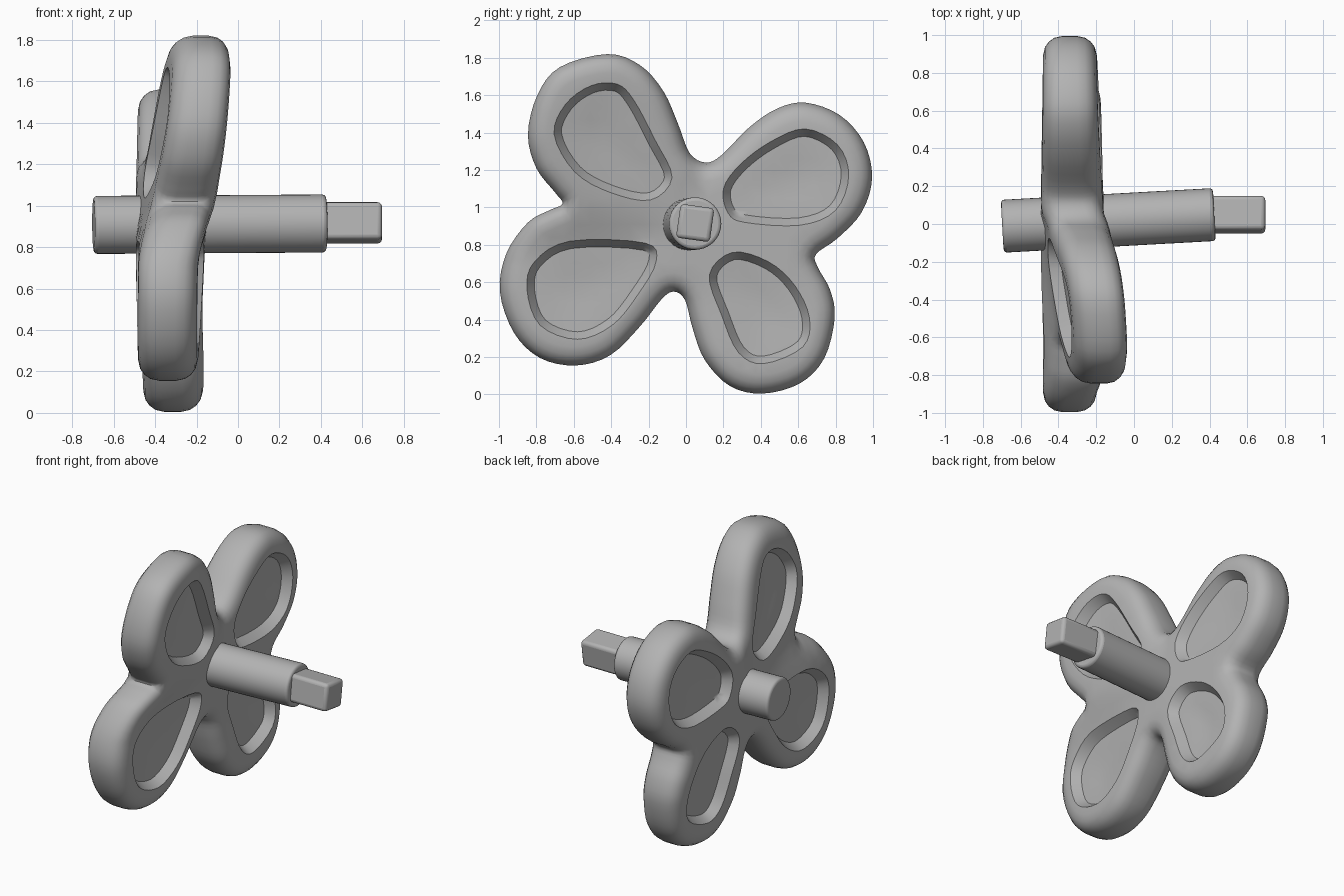
import bpy, bmesh, math
from mathutils import Vector
from mathutils.geometry import delaunay_2d_cdt

if "Cube" in bpy.data.objects:
    bpy.data.objects.remove(bpy.data.objects["Cube"])

grey = bpy.data.materials.new("grey")
grey.diffuse_color = (0.45, 0.45, 0.45, 1)
grey.use_nodes = True
grey.node_tree.nodes["Principled BSDF"].inputs["Base Color"].default_value = grey.diffuse_color

# Four-lobed outline of the handle, as (y, z) points running clockwise
OUTLINE = [(-.42, 1.82), (-.245, 1.76), (-.12, 1.62), (-.04, 1.44), (.02, 1.29), (.105, 1.24),
           (.19, 1.28), (.34, 1.43), (.49, 1.53), (.64, 1.56), (.82, 1.495), (.95, 1.35),
           (.995, 1.16), (.94, .975), (.81, .835), (.695, .75), (.705, .68), (.77, .56),
           (.795, .41), (.74, .195), (.61, .06), (.41, .005), (.235, .045), (.10, .185),
           (.035, .355), (-.005, .505), (-.065, .55), (-.13, .51), (-.245, .365), (-.405, .21),
           (-.59, .155), (-.78, .195), (-.92, .33), (-.995, .55), (-.96, .755), (-.845, .92),
           (-.73, .985), (-.66, 1.02), (-.70, 1.08), (-.80, 1.21), (-.845, 1.39),
           (-.795, 1.6), (-.675, 1.75)]
# Teardrop pocket in each lobe, also clockwise
POCKETS = [
    [(-.705, 1.39), (-.645, 1.55), (-.51, 1.65), (-.37, 1.66), (-.28, 1.575), (-.165, 1.36),
     (-.075, 1.16), (-.19, 1.04), (-.405, 1.08), (-.595, 1.19)],
    [(.2, 1.10), (.29, 1.23), (.45, 1.35), (.635, 1.42), (.81, 1.335), (.87, 1.17),
     (.80, .985), (.61, .905), (.315, .92), (.225, .97)],
    [(-.16, .71), (-.26, .53), (-.395, .37), (-.58, .295), (-.78, .37), (-.85, .56),
     (-.81, .71), (-.62, .82), (-.22, .81)],
    [(.125, .64), (.25, .76), (.44, .71), (.58, .585), (.66, .41), (.625, .255),
     (.415, .165), (.28, .225), (.19, .425)]]
EDGE_R, WALL, DEPTH = 0.10, 0.04, 0.06


def smooth_loop(pts, n):
    """Closed smooth curve through the points."""
    p, out = [Vector(q) for q in pts], []
    for i in range(len(p)):
        a, b, c, d = p[i - 1], p[i], p[(i + 1) % len(p)], p[(i + 2) % len(p)]
        for k in range(n):
            t = k / n
            out.append(0.5 * (2 * b + (c - a) * t + (2 * a - 5 * b + 4 * c - d) * t * t
                              + (3 * b - a - 3 * c + d) * t ** 3))
    return out


def inset(loop, dist):
    """Move a clockwise loop inwards."""
    out = []
    for i, p in enumerate(loop):
        t = (loop[(i + 1) % len(loop)] - loop[i - 1]).normalized()
        out.append(p + Vector((t.y, -t.x)) * dist)
    return out


def distance(p, loop):
    best = 9.0
    for i in range(len(loop)):
        a, b = loop[i - 1], loop[i]
        dx, dy, px, py = b.x - a.x, b.y - a.y, p.x - a.x, p.y - a.y
        t = max(0, min(1, (px * dx + py * dy) / (dx * dx + dy * dy + 1e-12)))
        best = min(best, (px - t * dx) ** 2 + (py - t * dy) ** 2)
    return math.sqrt(best)


def inside(p, loop):
    hit = False
    for i in range(len(loop)):
        a, b = loop[i - 1], loop[i]
        if (a.y > p.y) != (b.y > p.y) and p.x < (b.x - a.x) * (p.y - a.y) / (b.y - a.y) + a.x:
            hit = not hit
    return hit


def ramp(v, lo, hi):
    t = max(0, min(1, (v - lo) / (hi - lo)))
    return t * t * (3 - 2 * t)


rim = smooth_loop(OUTLINE, 4)
pockets = [smooth_loop(p, 4) for p in POCKETS]


def mid_x(p):
    """Middle plane of the handle, with one lobe bent sideways."""
    v = p - Vector((0, .9))
    u = v.dot(Vector((-.654, .756)))
    bend = .165 * max(0, u) * ramp(u / (v.length + 1e-6), .45, .85)
    low = .025 * ramp(.6 - p.y, 0, .5) * ramp(p.x, -.1, .2)
    return -.325 - .015 * v.length + bend + low


def half_thickness(p):
    d = distance(p, rim)
    h = .17 - .03 * (p - Vector((0, .9))).length
    if d < EDGE_R:
        h += math.sqrt(max(0, EDGE_R ** 2 - (EDGE_R - d) ** 2)) - EDGE_R
    for loop in pockets:
        if inside(p, loop):
            e = distance(p, loop)
            h -= DEPTH * min(1, e / WALL) + .015 * ramp(e, WALL, .25)
    return h


def finish(ob, name):
    ob.name = name
    ob.data.materials.clear()
    ob.data.materials.append(grey)
    bpy.ops.object.select_all(action='DESELECT')
    ob.select_set(True)
    bpy.context.view_layer.objects.active = ob
    bpy.ops.object.shade_smooth_by_angle(angle=math.radians(40))


# Handle: triangulated lobes with rounded rim rings, pocket rings and inner grid points
loops = [inset(rim, EDGE_R * (1 - math.cos(math.radians(a)))) for a in (0, 25, 45, 65, 90)]
for pk in pockets:
    loops += [pk, inset(pk, WALL / 2), inset(pk, WALL)]
pts, edges = [], []
for lp in loops:
    s = len(pts)
    pts += lp
    edges += [(s + i, s + (i + 1) % len(lp)) for i in range(len(lp))]
for i in range(30):
    for j in range(28):
        g = Vector((-1 + .07 * i, .07 * j))
        if inside(g, rim) and distance(g, rim) > EDGE_R + .025 and \
                all(not -.02 < (distance(g, k) if inside(g, k) else -distance(g, k)) < WALL + .02
                    for k in pockets):
            pts.append(g)
flat, _, tris, *_ = delaunay_2d_cdt(pts, edges, [], 0, 1e-5)
tris = [t for t in tris if inside(sum((flat[i] for i in t), Vector((0, 0))) / 3, rim)]

bm = bmesh.new()
sides = ([], [])
for p in flat:
    m, h = mid_x(p), half_thickness(p)
    sides[0].append(bm.verts.new((m + h, p.x, p.y)))
    sides[1].append(bm.verts.new((m - h, p.x, p.y)))
count = {}
for t in tris:
    bm.faces.new([sides[0][i] for i in t])
    bm.faces.new([sides[1][i] for i in reversed(t)])
    for k in range(3):
        key = tuple(sorted((t[k], t[(k + 1) % 3])))
        count[key] = count.get(key, 0) + 1
for (a, b), n in count.items():
    if n == 1:
        bm.faces.new((sides[0][a], sides[0][b], sides[1][b], sides[1][a]))
bmesh.ops.delete(bm, geom=[v for v in bm.verts if not v.link_faces], context='VERTS')
bmesh.ops.recalc_face_normals(bm, faces=bm.faces)
mesh = bpy.data.meshes.new("handle")
bm.to_mesh(mesh)
bm.free()
handle = bpy.data.objects.new("handle", mesh)
bpy.context.collection.objects.link(handle)
finish(handle, "handle")


def add_bevel(ob, width):
    mod = ob.modifiers.new("bevel", 'BEVEL')
    mod.width, mod.segments, mod.limit_method = width, 3, 'ANGLE'


# Round shaft, slightly tilted through the hub
a, b = Vector((-.697, -.012, .907)), Vector((.425, .05, .914))
bpy.ops.mesh.primitive_cylinder_add(vertices=40, radius=.14, depth=(b - a).length, location=(a + b) / 2)
shaft = bpy.context.object
shaft.rotation_euler = (b - a).to_track_quat('Z', 'Y').to_euler()
finish(shaft, "shaft")
add_bevel(shaft, .018)

# Square drive end
bpy.ops.mesh.primitive_cube_add(size=1, location=(.545, .049, .917), rotation=(math.radians(-8), 0, 0))
drive = bpy.context.object
drive.scale = (.30, .182, .182)
bpy.ops.object.transform_apply(location=False, rotation=False, scale=True)
finish(drive, "square_drive")
add_bevel(drive, .022)
